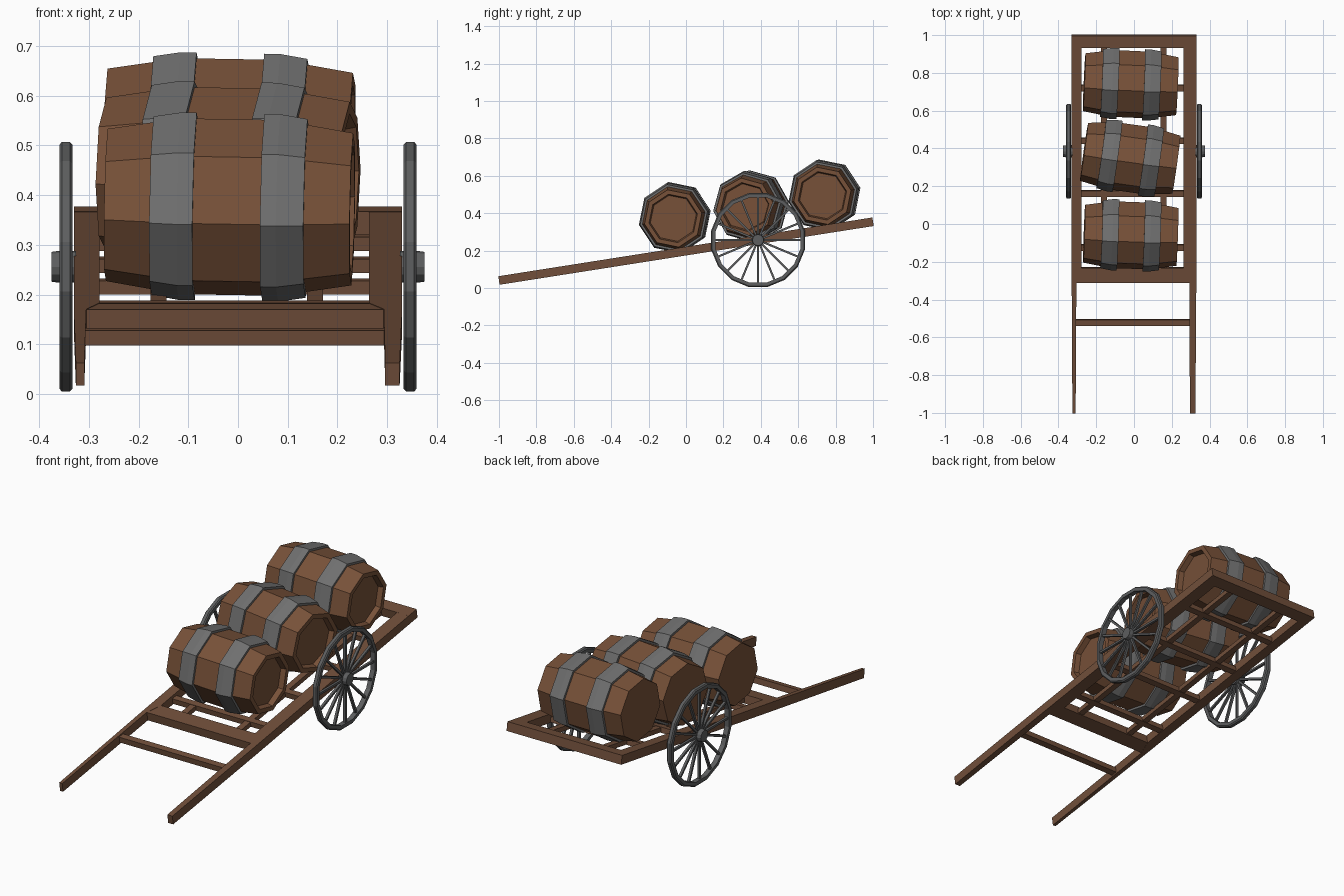
import bpy, bmesh, math
from mathutils import Matrix

if "Cube" in bpy.data.objects:
    bpy.data.objects.remove(bpy.data.objects["Cube"])


def material(name, rgb):
    m = bpy.data.materials.new(name)
    m.diffuse_color = (*rgb, 1)
    m.use_nodes = True
    m.node_tree.nodes["Principled BSDF"].inputs["Base Color"].default_value = m.diffuse_color
    return m


FRAME = material("frame wood", (0.165, 0.078, 0.043))
BARREL = material("barrel wood", (0.185, 0.082, 0.04))
BAND = material("band steel", (0.16, 0.16, 0.16))
WHEEL = material("wheel iron", (0.11, 0.113, 0.115))
SLOPE = 0.157
TILT = math.atan(SLOPE)


def finish(name, bm, mat, matrix=None):
    bmesh.ops.recalc_face_normals(bm, faces=bm.faces)
    me = bpy.data.meshes.new(name)
    bm.to_mesh(me)
    bm.free()
    me.materials.append(mat)
    ob = bpy.data.objects.new(name, me)
    bpy.context.collection.objects.link(ob)
    if matrix:
        ob.matrix_world = matrix
    return ob


def slab(name, outline, h0, h1):
    """Plan outline extruded square to the sloping cart bed."""
    bm = bmesh.new()
    rings = [[bm.verts.new((x, y - h * math.sin(TILT),
                            0.197 + SLOPE * y + h * math.cos(TILT)))
              for x, y in outline] for h in (h0, h1)]
    n = len(outline)
    bm.faces.new(rings[0])
    bm.faces.new(rings[1])
    for i in range(n):
        j = (i + 1) % n
        bm.faces.new((rings[0][i], rings[0][j], rings[1][j], rings[1][i]))
    return finish(name, bm, FRAME)


def bar(name, x0, x1, y0, y1, h0, h1):
    return slab(name, [(x0, y0), (x1, y0), (x1, y1), (x0, y1)], h0, h1)


def lathe_into(bm, profile, sides, phase=0.0, closed=False):
    """Turn (x, radius) points about the x axis."""
    rings = []
    for x, r in profile:
        ts = [math.radians(phase) + 2 * math.pi * k / sides for k in range(sides)]
        rings.append([bm.verts.new((x, r * math.cos(t), r * math.sin(t))) for t in ts])
    pairs = list(zip(rings, rings[1:]))
    if closed:
        pairs.append((rings[-1], rings[0]))
    else:
        bm.faces.new(rings[0])
        bm.faces.new(rings[-1])
    for a, b in pairs:
        for k in range(sides):
            j = (k + 1) % sides
            bm.faces.new((a[k], a[j], b[j], b[k]))


# Side rails narrowing into handles
slab("left_rail", [(-0.33, 1), (-0.33, -0.3), (-0.326, -1), (-0.309, -1),
                   (-0.305, -0.31), (-0.278, -0.23), (-0.278, 1)], -0.023, 0.023)
slab("right_rail", [(0.33, 1), (0.33, -0.3), (0.325, -1), (0.296, -1),
                    (0.293, -0.31), (0.263, -0.23), (0.263, 1)], -0.023, 0.023)
# Cross members
bar("rear_bar", -0.33, 0.33, 0.935, 1.0, -0.0232, 0.0232)
bar("front_bar", -0.306, 0.295, -0.31, -0.23, -0.022, 0.022)
bar("handle_bar", -0.31, 0.295, -0.537, -0.505, -0.015, 0.015)
for i, y in enumerate((-0.125, 0.16, 0.44, 0.72)):
    bar(f"cross_slat_{i + 1}", -0.29, 0.28, y - 0.016, y + 0.016, -0.02, 0.008)
# Lengthwise slats
for side, x in (("left", -0.16), ("right", 0.155)):
    bar(f"{side}_long_slat", x - 0.016, x + 0.016, -0.25, 0.95, -0.018, 0.006)

# Barrels: position, spin of the octagon, turn about z
for i, (pos, spin, yaw) in enumerate((((-0.017, -0.06, 0.376), 101, -2),
                                      ((-0.02, 0.348, 0.437), 97, -8),
                                      ((-0.017, 0.74, 0.497), 101, -2.5))):
    place = (Matrix.Translation(pos) @ Matrix.Rotation(math.radians(yaw), 4, 'Z')
             @ Matrix.Rotation(math.radians(1), 4, 'Y'))
    bm = bmesh.new()
    lathe_into(bm, [(-0.247, 0.156), (-0.1, 0.18), (0.1, 0.18), (0.247, 0.156),
                    (0.247, 0.132), (0.22, 0.125)], 8, spin)
    finish(f"barrel_{i + 1}", bm, BARREL, place)
    # Two metal bands that follow the bulge
    bm = bmesh.new()
    for s in (-1, 1):
        lathe_into(bm, [(s * 0.068, 0.192), (s * 0.1, 0.192), (s * 0.155, 0.183),
                        (s * 0.155, 0.165), (s * 0.068, 0.172)], 8, spin, True)
    finish(f"barrel_bands_{i + 1}", bm, BAND, place)

# Spoked wheels
for side, s in (("left", -1), ("right", 1)):
    place = Matrix.Translation((s * 0.346, 0.385, 0.256))
    bm = bmesh.new()
    lathe_into(bm, [(-0.013, 0.232), (-0.013, 0.25), (-0.008, 0.256), (0.008, 0.256),
                    (0.013, 0.25), (0.013, 0.232)], 16, 11.25, True)
    # Hub with a small end cap
    lathe_into(bm, [(-s * 0.02, 0.032), (s * 0.012, 0.032),
                    (s * 0.014, 0.032), (s * 0.029, 0.03)], 12)
    # Spokes
    for k in range(16):
        m = (Matrix.Rotation(2 * math.pi * k / 16, 4, 'X') @ Matrix.Translation((0, 0, 0.13))
             @ Matrix.Diagonal((0.013, 0.011, 0.215, 1)))
        bmesh.ops.create_cube(bm, size=1, matrix=m)
    finish(f"{side}_wheel", bm, WHEEL, place)
